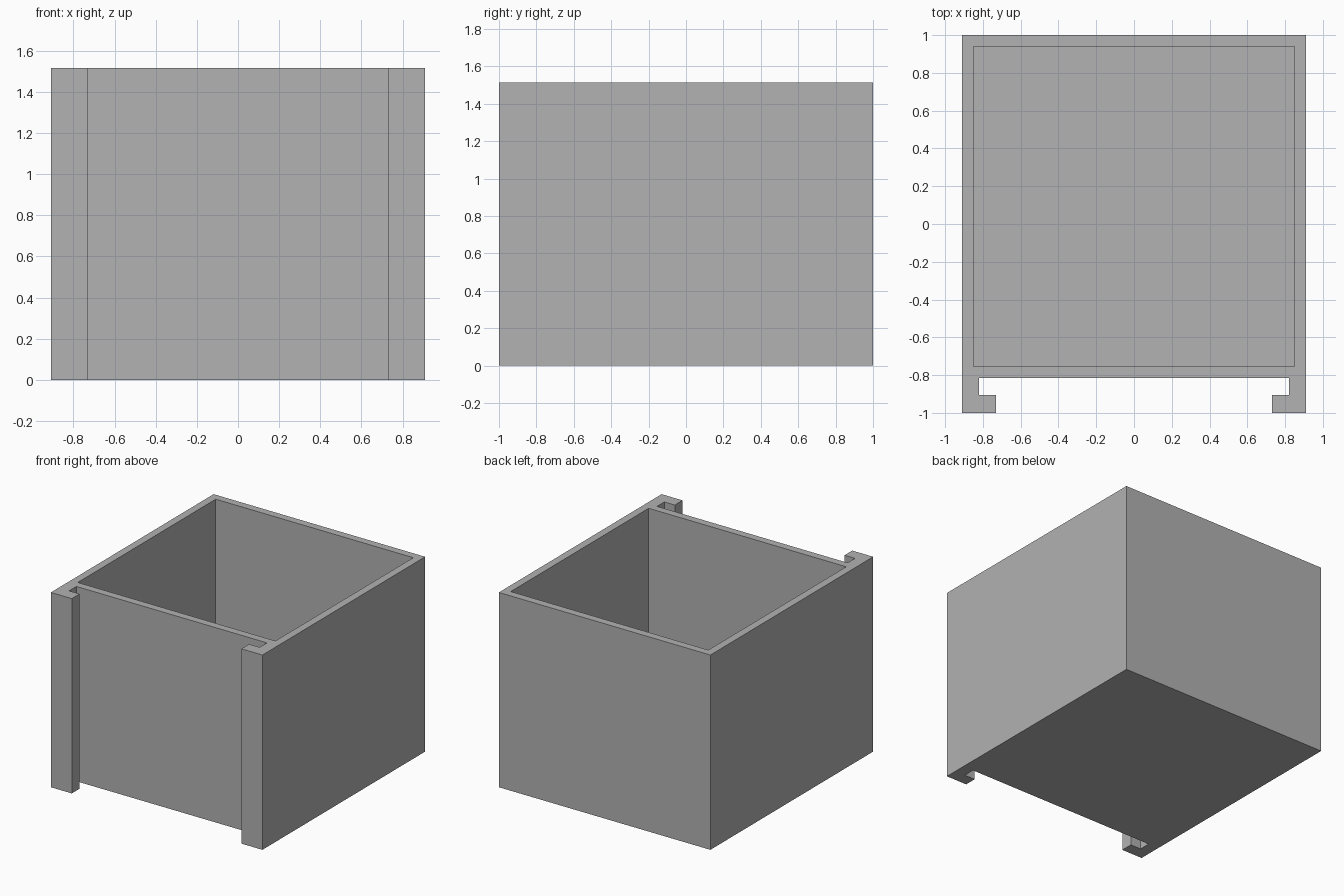
import bpy
import bmesh

default = bpy.data.objects.get("Cube")
if default:
    bpy.data.objects.remove(default, do_unlink=True)

HEIGHT = 1.515
WALL = 0.06
HALF_W = 0.91
BACK, FRONT = 1.0, -1.0
BOX_FRONT = -0.815      # outer face of the bin's front wall
SLOT_X = 0.82           # outer side of the rail slot
LIP_X, LIP_Y = 0.73, -0.905

grey = bpy.data.materials.new("plain grey")
grey.use_nodes = True
colour = (0.445, 0.445, 0.445, 1)
grey.diffuse_color = colour
grey.node_tree.nodes["Principled BSDF"].inputs["Base Color"].default_value = colour


def prism(name, outline, z0, z1):
    """Extrude a closed xy outline from z0 to z1."""
    bm = bmesh.new()
    base = bm.faces.new([bm.verts.new((x, y, z0)) for x, y in outline])
    ext = bmesh.ops.extrude_face_region(bm, geom=[base], use_keep_orig=True)
    top = [v for v in ext["geom"] if isinstance(v, bmesh.types.BMVert)]
    bmesh.ops.translate(bm, verts=top, vec=(0, 0, z1 - z0))
    bmesh.ops.recalc_face_normals(bm, faces=bm.faces)
    mesh = bpy.data.meshes.new(name)
    bm.to_mesh(mesh)
    bm.free()
    mesh.materials.append(grey)
    obj = bpy.data.objects.new(name, mesh)
    bpy.context.collection.objects.link(obj)
    return obj


# Bin body with two hooked mounting rails: half outline, mirrored across x
half = [(HALF_W, BACK), (HALF_W, FRONT), (LIP_X, FRONT), (LIP_X, LIP_Y),
        (SLOT_X, LIP_Y), (SLOT_X, BOX_FRONT)]
outline = half + [(-x, y) for x, y in reversed(half)]
body = prism("bin_with_rails", outline, 0, HEIGHT)

# Open cavity with a thin floor
ix, iy0, iy1 = HALF_W - WALL, BOX_FRONT + WALL, BACK - WALL
cutter = prism("cavity_cutter", [(ix, iy0), (ix, iy1), (-ix, iy1), (-ix, iy0)],
               WALL, HEIGHT + 0.2)
cutter.hide_render = True

cut = body.modifiers.new("cavity", "BOOLEAN")
cut.operation = "DIFFERENCE"
cut.solver = "EXACT"
cut.object = cutter
bpy.context.view_layer.objects.active = body
bpy.ops.object.modifier_apply(modifier=cut.name)
bpy.data.objects.remove(cutter, do_unlink=True)
